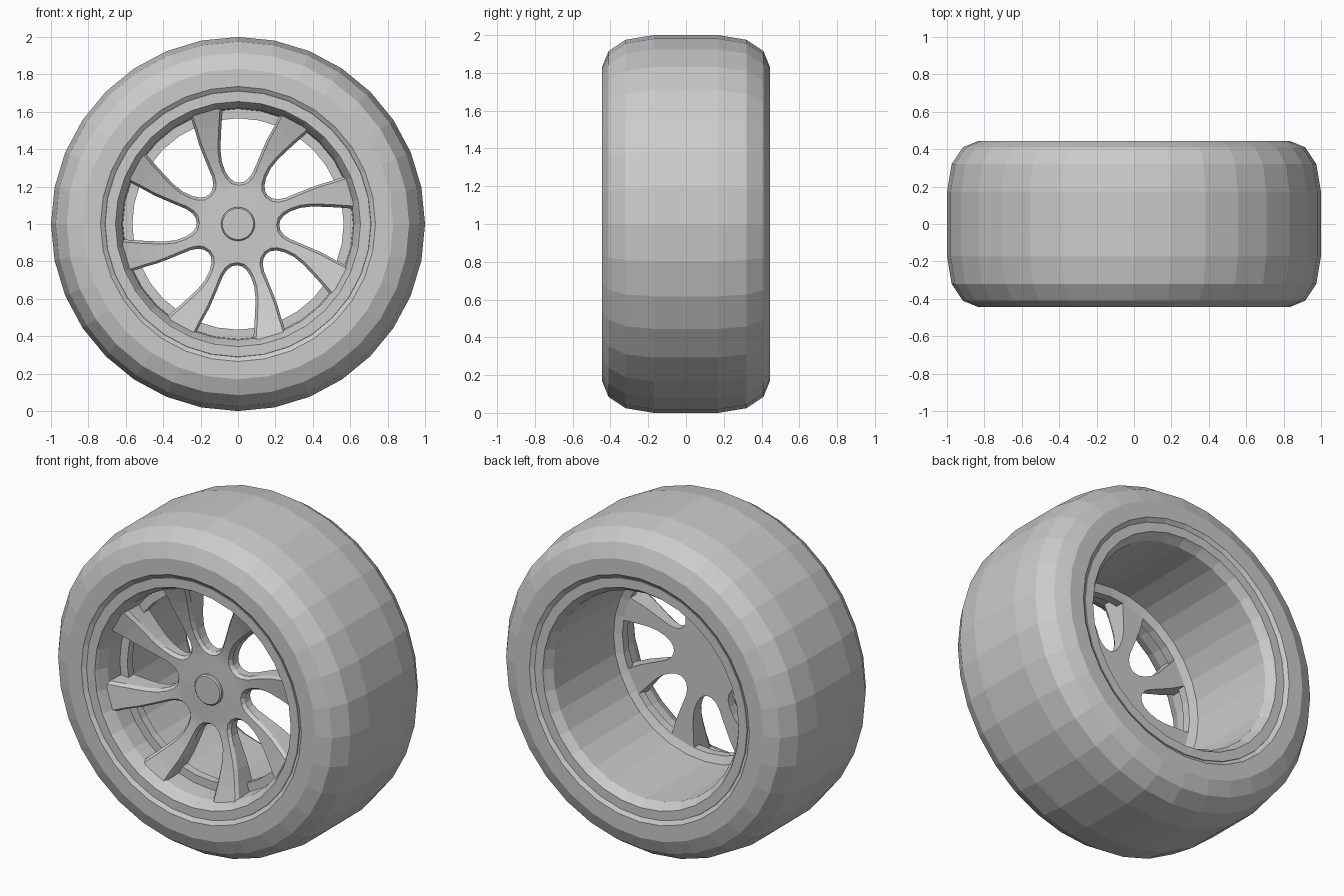
import bpy, bmesh, math

if "Cube" in bpy.data.objects:
    bpy.data.objects.remove(bpy.data.objects["Cube"])

SIDES = 32
CENTER_Z = 1.0


def finish(name, bm):
    bmesh.ops.recalc_face_normals(bm, faces=bm.faces)
    mesh = bpy.data.meshes.new(name)
    bm.to_mesh(mesh)
    bm.free()
    ob = bpy.data.objects.new(name, mesh)
    ob.location.z = CENTER_Z
    bpy.context.collection.objects.link(ob)
    return ob


def lathe(name, profile, sides=SIDES, closed=True):
    """Spin (y, radius) points around the y axle."""
    bm = bmesh.new()
    rings = []
    for y, r in profile:
        rings.append([bm.verts.new((r * math.sin(2 * math.pi * i / sides), y,
                                    r * math.cos(2 * math.pi * i / sides)))
                      for i in range(sides)])
    n = len(profile)
    for k in range(n if closed else n - 1):
        a, b = rings[k], rings[(k + 1) % n]
        for i in range(sides):
            j = (i + 1) % sides
            bm.faces.new((a[i], a[j], b[j], b[i]))
    return finish(name, bm)


# Tyre: rounded tread and flat sidewalls, mirrored half profile
half = [(0.42, 0.70), (0.445, 0.735), (0.445, 0.83), (0.41, 0.915),
        (0.32, 0.975), (0.17, 1.0)]
lathe("tyre", half + [(-y, r) for y, r in reversed(half)])

# Rim: front lip, sloped seat, inner ledge for the spokes, open barrel at back
lathe("rim", [(-0.40, 0.72), (-0.432, 0.71), (-0.432, 0.655), (-0.415, 0.645),
              (-0.36, 0.62), (-0.25, 0.615), (-0.25, 0.565), (-0.20, 0.565),
              (-0.18, 0.61), (0.38, 0.62), (0.415, 0.645), (0.432, 0.655),
              (0.432, 0.71), (0.40, 0.72)])

# Spokes: 8 leaning U-shaped windows; each row is (radial, left x, right x)
WINDOW = [(0.220, 0.0, 0.0), (0.226, -0.025, 0.027), (0.245, -0.05, 0.053),
          (0.28, -0.073, 0.076), (0.33, -0.092, 0.096), (0.39, -0.10, 0.12),
          (0.45, -0.10, 0.145), (0.52, -0.098, 0.182), (0.615, -0.093, 0.228)]
COUNT = 8
STEP = 2 * math.pi / COUNT


def edge_points(bm, k, side, depth, grow):
    """One side of window k, from its tip outward."""
    ang = -k * STEP + math.radians(-1)
    pts = []
    for i, (z, left, right) in enumerate(WINDOW):
        x = (left - grow if side < 0 else right + grow) if i else 0.0
        z -= grow * max(0.0, 1 - i / 4)
        r = math.hypot(x, z)
        pts.append(bm.verts.new((x * math.cos(ang) - z * math.sin(ang), depth(r),
                                 x * math.sin(ang) + z * math.cos(ang))))
    return pts


def front(r):
    return -0.27 - 0.10 * max(0.0, (r - 0.22) / 0.40) ** 1.5


def shoulder(r):
    return front(r) + 0.02


def back(r):
    return -0.20


bm = bmesh.new()
layers = [(front, 0.014), (shoulder, 0.0), (back, 0.0)]
lefts = [[edge_points(bm, k, -1, d, g) for k in range(COUNT)] for d, g in layers]
rights = [[edge_points(bm, k, 1, d, g) for k in range(COUNT)] for d, g in layers]
hubs = [bm.verts.new((0, -0.275, 0)), None, bm.verts.new((0, -0.20, 0))]
n = len(WINDOW)
for k in range(COUNT):
    m = (k + 1) % COUNT
    for s in (0, 2):
        a, b = rights[s][k], lefts[s][m]
        bm.faces.new((hubs[s], a[0], b[0]))
        for i in range(n - 1):
            bm.faces.new((a[i], a[i + 1], b[i + 1], b[i]))
    for s in (0, 1):
        for side in (lefts, rights):
            p, q = side[s][k], side[s + 1][k]
            for i in range(n - 1):
                bm.faces.new((p[i], p[i + 1], q[i + 1], q[i]))
    bm.faces.new([rights[s][k][-1] for s in range(3)] +
                 [lefts[s][m][-1] for s in (2, 1, 0)])
bmesh.ops.remove_doubles(bm, verts=bm.verts, dist=0.0005)
finish("spokes", bm)

# Hub cap: small raised disc
lathe("hub_cap", [(-0.25, 0.09), (-0.285, 0.09), (-0.292, 0.083), (-0.292, 0.0005)],
      closed=False)
